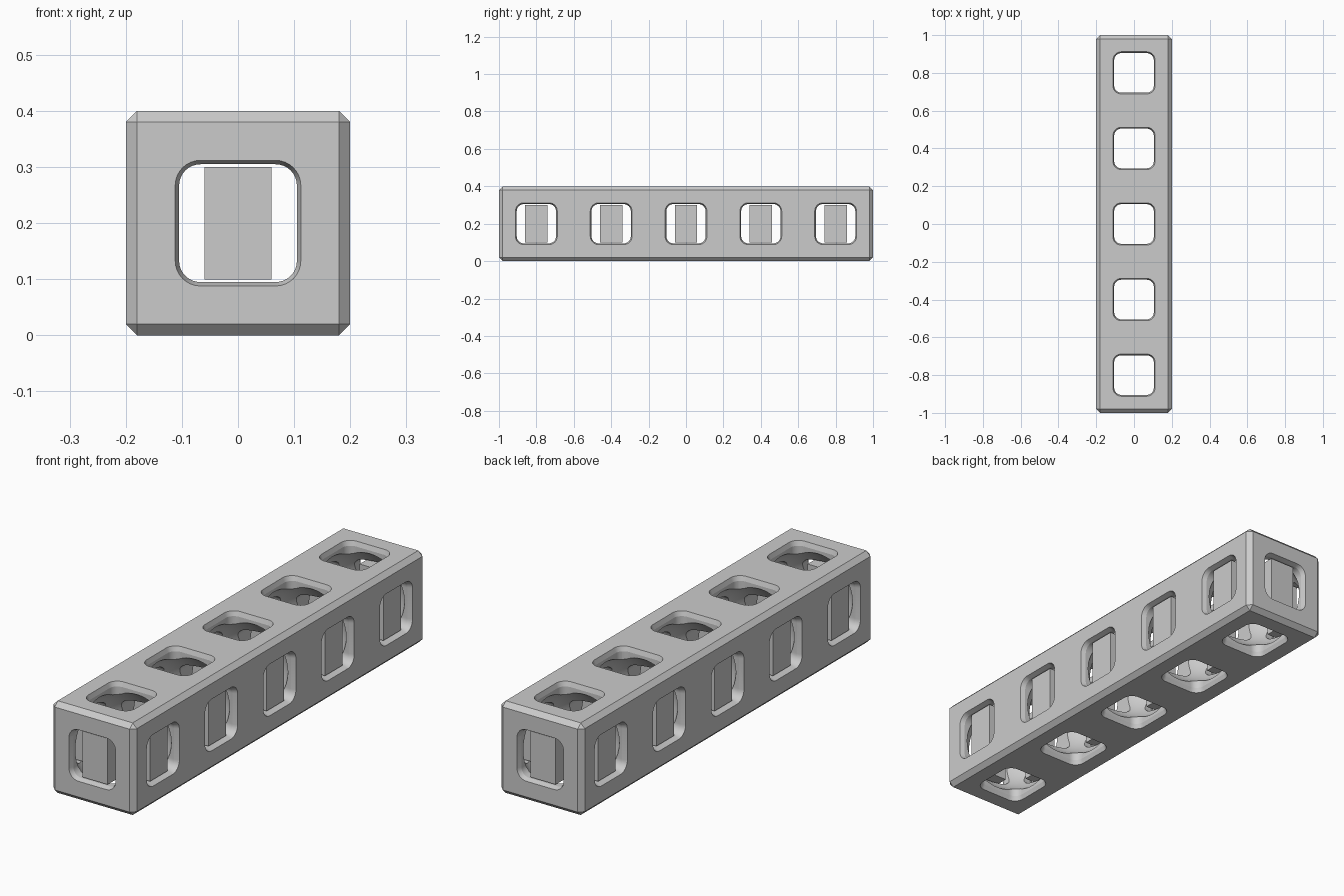
import bpy, bmesh, math
from mathutils import Matrix, Vector

if "Cube" in bpy.data.objects:
    bpy.data.objects.remove(bpy.data.objects["Cube"])

CELLS = [-0.8, -0.4, 0.0, 0.4, 0.8]
MID = 0.2

grey = bpy.data.materials.new("light grey")
grey.diffuse_color = (0.6, 0.6, 0.6, 1)
grey.use_nodes = True
grey.node_tree.nodes["Principled BSDF"].inputs["Base Color"].default_value = grey.diffuse_color


def make(name, bm):
    bmesh.ops.recalc_face_normals(bm, faces=bm.faces[:])
    me = bpy.data.meshes.new(name)
    bm.to_mesh(me)
    bm.free()
    me.materials.append(grey)
    ob = bpy.data.objects.new(name, me)
    bpy.context.collection.objects.link(ob)
    return ob


def box(name, size, loc, chamfer=0):
    bm = bmesh.new()
    bmesh.ops.create_cube(bm, size=1)
    bmesh.ops.scale(bm, vec=size, verts=bm.verts[:])
    if chamfer:
        bmesh.ops.bevel(bm, geom=bm.edges[:], offset=chamfer, segments=1,
                        affect='EDGES')
    bmesh.ops.translate(bm, vec=loc, verts=bm.verts[:])
    return make(name, bm)


def rounded_square(half, radius, steps=8):
    pts = []
    for q in range(4):
        a0 = q * math.pi / 2
        cx = (half - radius) * (1 if q in (0, 3) else -1)
        cy = (half - radius) * (1 if q in (0, 1) else -1)
        for i in range(steps + 1):
            a = a0 + i * math.pi / 2 / steps
            pts.append((cx + radius * math.cos(a), cy + radius * math.sin(a)))
    return pts


def window_cutter(axis, loc, half_len):
    """Rounded square shaft, flared slightly where it meets the surface."""
    bm = bmesh.new()
    rings = []
    for z, half in ((-half_len - 0.01, 0.1155), (-half_len + 0.02, 0.105),
                    (half_len - 0.02, 0.105), (half_len + 0.01, 0.1155)):
        rings.append([bm.verts.new((x, y, z))
                      for x, y in rounded_square(half, half - 0.067)])
    n = len(rings[0])
    for a, b in zip(rings, rings[1:]):
        for i in range(n):
            j = (i + 1) % n
            bm.faces.new((a[i], a[j], b[j], b[i]))
    bm.faces.new(rings[0])
    bm.faces.new(rings[-1])
    turn = {'X': Matrix.Rotation(math.pi / 2, 4, 'Y'),
            'Y': Matrix.Rotation(math.pi / 2, 4, 'X'),
            'Z': Matrix.Identity(4)}[axis]
    bm.transform(Matrix.Translation(Vector(loc)) @ turn)
    return make("window_cutter", bm)


def cavity_cutter(y):
    bm = bmesh.new()
    bmesh.ops.create_uvsphere(bm, u_segments=48, v_segments=24, radius=0.197)
    bmesh.ops.translate(bm, vec=(0, y, MID), verts=bm.verts[:])
    return make("cavity_cutter", bm)


# Chamfered square beam
beam = box("beam", (0.4, 2.0, 0.4), (0, 0, MID), 0.02)

# Round cavities, cross windows and one lengthwise shaft
cutters = [cavity_cutter(y) for y in CELLS]
cutters.append(window_cutter('Y', (0, 0, MID), 1.0))
for y in CELLS:
    cutters.append(window_cutter('X', (0, y, MID), 0.2))
    cutters.append(window_cutter('Z', (0, y, MID), 0.2))

bpy.context.view_layer.objects.active = beam
for c in cutters:
    mod = beam.modifiers.new("cut", 'BOOLEAN')
    mod.operation = 'DIFFERENCE'
    mod.solver = 'EXACT'
    mod.object = c
    bpy.ops.object.modifier_apply(modifier=mod.name)
for c in cutters:
    bpy.data.objects.remove(c, do_unlink=True)

# Smooth cavities with crisp window and chamfer edges
bpy.ops.object.select_all(action='DESELECT')
beam.select_set(True)
bpy.ops.object.shade_smooth_by_angle(angle=math.radians(15))

# Upright panels standing inside the side and end windows
for s in (-1, 1):
    for y in CELLS:
        box("side_panel", (0.06, 0.12, 0.2), (s * 0.15, y, MID))
    box("end_panel", (0.12, 0.06, 0.2), (0, s * 0.95, MID))
